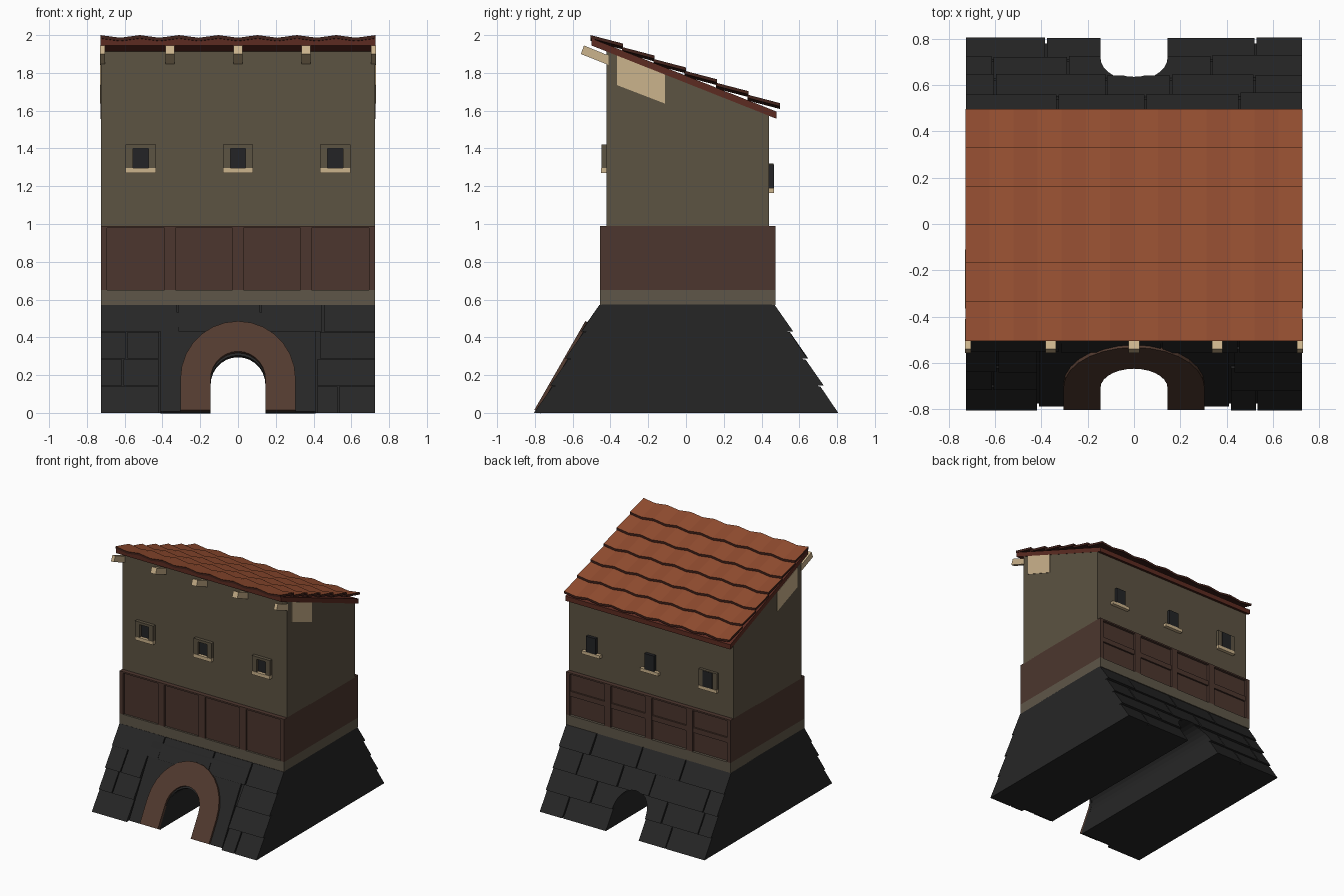
import bpy, bmesh, math, random
from mathutils import Vector

random.seed(4)
cube = bpy.data.objects.get("Cube")
if cube:
    bpy.data.objects.remove(cube)


def material(name, rgb):
    linear = [((c / 255 + 0.055) / 1.055) ** 2.4 for c in rgb] + [1]
    m = bpy.data.materials.new(name)
    m.use_nodes = True
    m.diffuse_color = linear
    m.node_tree.nodes["Principled BSDF"].inputs["Base Color"].default_value = linear
    return m


STONE = material("dark stone", (38, 38, 38))
PLASTER = material("olive plaster", (92, 83, 66))
LEDGE = material("grey ledge", (94, 86, 72))
WOOD = material("dark wood", (76, 54, 46))
TRIM = material("brown trim", (82, 58, 47))
FASCIA = material("red brown board", (92, 43, 33))
TAN = material("pale timber", (203, 179, 140))
PANE = material("window black", (35, 36, 38))
TILE = material("orange tile", (146, 77, 48))
TILE_EDGE = material("tile edge", (66, 34, 27))

HALF = 0.726


def finish(bm, name, *mats):
    bmesh.ops.recalc_face_normals(bm, faces=bm.faces)
    mesh = bpy.data.meshes.new(name)
    bm.to_mesh(mesh)
    bm.free()
    ob = bpy.data.objects.new(name, mesh)
    bpy.context.collection.objects.link(ob)
    for m in mats:
        mesh.materials.append(m)
    return ob


def loft(bm, ring_a, ring_b):
    """Closed solid between two matching outlines."""
    a = [bm.verts.new(p) for p in ring_a]
    b = [bm.verts.new(p) for p in ring_b]
    bm.faces.new(a)
    bm.faces.new(b[::-1])
    for i in range(len(a)):
        j = (i + 1) % len(a)
        bm.faces.new((a[j], a[i], b[i], b[j]))


def add_prism(bm, profile, x0, x1):
    loft(bm, [(x0, y, z) for y, z in profile], [(x1, y, z) for y, z in profile])


def prism(name, profile, x0, x1, mat):
    bm = bmesh.new()
    add_prism(bm, profile, x0, x1)
    return finish(bm, name, mat)


def box(name, x0, x1, y0, y1, z0, z1, mat):
    return prism(name, [(y0, z0), (y1, z0), (y1, z1), (y0, z1)], x0, x1, mat)


def arch(radius, spring, steps=14):
    """Arch outline in x and z, from the right foot over to the left foot."""
    curve = [(radius * math.cos(math.pi * i / steps),
              spring + radius * math.sin(math.pi * i / steps)) for i in range(steps + 1)]
    return [(radius, 0)] + curve + [(-radius, 0)]


# Battered stone base with a tunnel
BASE_TOP = 0.575


def slope_y(side, z):
    foot, top = (-0.775, -0.445) if side < 0 else (0.78, 0.455)
    return foot + (top - foot) * z / BASE_TOP


tunnel = arch(0.145, 0.152)
outline = [(HALF, 0)] + tunnel + [(-HALF, 0), (-HALF, BASE_TOP), (HALF, BASE_TOP)]
bm = bmesh.new()
loft(bm, [(x, slope_y(-1, z), z) for x, z in outline],
     [(x, slope_y(1, z), z) for x, z in outline])
finish(bm, "stone_base", STONE)

# Facing stones, each row overhanging the one below
ROWS = 4
ROW_H = BASE_TOP / ROWS
GAP = 0.004


def stone_row(bm, side, row, joints):
    z0, z1 = row * ROW_H, (row + 1) * ROW_H - GAP
    for x0, x1 in zip(joints, joints[1:]):
        out = random.uniform(0.022, 0.032) * side
        profile = [(slope_y(side, z0) - 0.01 * side, z0), (slope_y(side, z0) + out, z0),
                   (slope_y(side, z1) + out * 0.4, z1), (slope_y(side, z1) - 0.01 * side, z1)]
        add_prism(bm, profile, x0 + GAP * (x0 > -HALF), x1 - GAP * (x1 < HALF))


back = bmesh.new()
for row, joints in enumerate([(-0.38, 0.525), (-0.61, -0.285, 0.335),
                              (-0.6, -0.12, 0.16, 0.52), (-0.33, 0.05, 0.455)]):
    stone_row(back, 1, row, (-HALF,) + joints + (HALF,))
back_stones = finish(back, "back_stones", STONE)

front = bmesh.new()
stone_row(front, -1, 0, (-HALF, -0.415))
stone_row(front, -1, 0, (0.415, 0.53, HALF))
stone_row(front, -1, 1, (-HALF, -0.61, -0.415))
stone_row(front, -1, 1, (0.415, HALF))
stone_row(front, -1, 2, (-HALF, -0.59, -0.415))
stone_row(front, -1, 2, (0.43, HALF))
stone_row(front, -1, 3, (-HALF, -0.32, 0.12, 0.45, HALF))
finish(front, "front_stones", STONE)

# Cut the tunnel through the back stones
bm = bmesh.new()
low = [(x, z if z else -0.1) for x, z in tunnel]
loft(bm, [(x, 0.4, z) for x, z in low], [(x, 1, z) for x, z in low])
cutter = finish(bm, "tunnel_cutter", STONE)
cutter.hide_render = True
cut = back_stones.modifiers.new("tunnel", "BOOLEAN")
cut.operation, cut.object, cut.solver = "DIFFERENCE", cutter, "EXACT"
bpy.context.view_layer.objects.active = back_stones
bpy.ops.object.modifier_apply(modifier="tunnel")
bpy.data.objects.remove(cutter)

# Smooth slab and arch trim lying on the front slope
run = slope_y(-1, 1) - slope_y(-1, 0)
normal = Vector((0, -1, run)).normalized()


def slope_plate(name, outline, lift, thick, mat):
    bm = bmesh.new()
    base = [Vector((x, slope_y(-1, z), z)) + normal * lift for x, z in outline]
    loft(bm, base, [p + normal * thick for p in base])
    return finish(bm, name, mat)


slab = [(0.41, 0)] + tunnel + [(-0.41, 0), (-0.41, 0.525), (0.41, 0.525)]
slope_plate("front_slab", slab, -0.005, 0.02, STONE)
outer, inner = arch(0.305, 0.165), arch(0.145, 0.165)
slope_plate("arch_trim", outer + inner[::-1], 0.008, 0.024, TRIM)

# Ledge and timber band
box("ledge", -HALF, HALF, -0.455, 0.475, 0.57, 0.65, LEDGE)
box("timber_band", -HALF, HALF, -0.44, 0.455, 0.65, 0.985, WOOD)
box("band_cap", -HALF, HALF, -0.455, 0.475, 0.978, 0.99, WOOD)
for x in (-0.722, -0.36, 0, 0.36, 0.722):
    x0, x1 = max(x - 0.028, -HALF), min(x + 0.028, HALF)
    box("front_post", x0, x1, -0.455, -0.43, 0.65, 0.98, WOOD)
    box("back_post", x0, x1, 0.44, 0.475, 0.65, 0.98, WOOD)
box("back_rail", -HALF, HALF, 0.44, 0.468, 0.8, 0.84, WOOD)


# Plastered upper storey under a single pitch roof
def eave(y):
    return 1.945 - 0.396 * (y + 0.5)


prism("upper_wall", [(-0.42, 0.985), (0.44, 0.985), (0.44, eave(0.44) + 0.01),
                     (-0.42, eave(-0.42) + 0.01)], -HALF, HALF, PLASTER)
patch = [(-0.365, 1.735), (-0.11, 1.637), (-0.11, eave(-0.11)), (-0.365, eave(-0.365))]
for side in (-1, 1):
    prism("side_patch", patch, side * 0.72, side * 0.73, TAN)

# Windows
for x in (-0.515, 0, 0.515):
    box("front_pane", x - 0.045, x + 0.045, -0.426, -0.41, 1.295, 1.41, PANE)
    box("front_sill", x - 0.08, x + 0.08, -0.45, -0.41, 1.27, 1.297, TAN)
    box("back_pane", x - 0.042, x + 0.042, 0.43, 0.465, 1.19, 1.315, PANE)
    box("back_sill", x - 0.08, x + 0.08, 0.43, 0.467, 1.165, 1.19, TAN)
    frames = [("front", -0.447, -0.41, 1.297, 1.42)]
    if x < 0:
        frames.append(("back", 0.43, 0.462, 1.19, 1.32))
    for name, y0, y1, z0, z1 in frames:
        for side in (-1, 1):
            a, b = sorted((x + side * 0.04, x + side * 0.08))
            box(name + "_jamb", a, b, y0, y1, z0, z1, PLASTER)
        box(name + "_lintel", x - 0.04, x + 0.04, y0, y1, z1 - 0.02, z1, PLASTER)

# Rafter ends
rafter = [(-0.54, 1.945), (-0.557, 1.9), (-0.41, 1.842), (-0.41, 1.892)]
for x in (-0.727, -0.36, 0, 0.36, 0.727):
    prism("rafter_end", rafter, max(x - 0.023, -0.73), min(x + 0.023, 0.73), TAN)

# Roof board and wavy tile rows
prism("roof_board", [(-0.5, eave(-0.5)), (0.48, eave(0.48)), (0.48, eave(0.48) + 0.038),
                     (-0.5, eave(-0.5) + 0.038)], -0.728, 0.728, FASCIA)
COLUMNS = 28
for row in range(6):
    y0, z0 = -0.505 + 0.166 * row, 1.993 - 0.063 * row
    bm = bmesh.new()
    top = []
    for i in range(COLUMNS + 1):
        wave = 0.007 * math.cos(2 * math.pi * i / 4)
        top.append((-0.728 + 1.456 * i / COLUMNS, z0 + wave))
    ring = top + [(x, z - 0.017) for x, z in reversed(top)]
    loft(bm, [(x, y0, z) for x, z in ring], [(x, y0 + 0.172, z - 0.045) for x, z in ring])
    tiles = finish(bm, "tile_row", TILE, TILE_EDGE)
    for face in tiles.data.polygons:
        face.material_index = 0 if face.normal.z > 0.5 else 1
